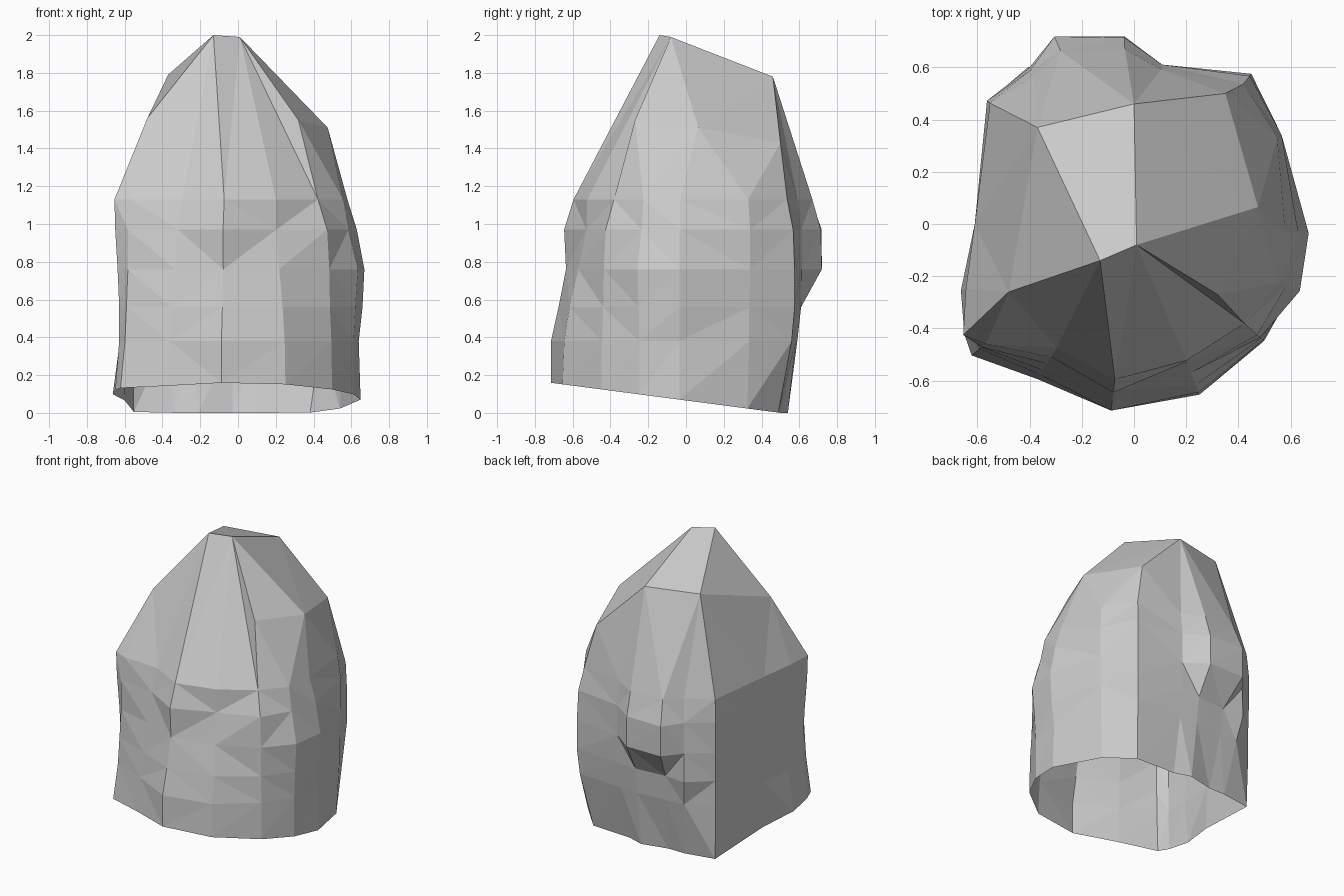
import bpy, bmesh
from math import cos, sin, radians

if "Cube" in bpy.data.objects:
    bpy.data.objects.remove(bpy.data.objects["Cube"])

# Compass directions of the vertical ridges and grooves around the rock
ANGLES = [213, 219, 238, 263, 291, 318, 338, 357, 31, 52, 80, 93, 113, 124, 140, 180, 201]

# Distance from the axis along each direction, from the base up to the brow
LEVELS = {
    0.00: [.775, .80, .70, .72, .70, .67, .66, .65, .63, .62, .51, .54, .54, .60, .72, .60, .71],
    0.38: [.75, .77, .68, .72, .69, .665, .66, .64, .65, .71, .59, .59, .62, .68, .73, .61, .67],
    0.56: [.75, .76, .66, .68, .66, .655, .67, .66, .65, .73, .61, .61, .64, .725, .73, .61, .67],
    0.76: [.76, .75, .63, .64, .61, .65, .685, .67, .66, .73, .62, .72, .78, .72, .735, .61, .67],
    0.97: [.775, .75, .60, .65, .565, .635, .63, .63, .66, .72, .62, .715, .78, .71, .735, .61, .68],
    1.13: [.78, .73, .56, .60, .56, .57, .60, .58, .64, .68, .60, .67, .72, .68, .72, .61, .69],
}

# Corners of the slanted summit
SUMMIT = {
    "A": (-.13, -.14, 2.0), "B": (.01, -.08, 1.99), "C": (.32, -.27, 1.55),
    "D": (.475, .065, 1.51), "E": (.35, .50, 1.43), "F": (0, .46, 1.78),
    "G": (-.37, .37, 1.79), "H": (-.48, -.26, 1.56),
}
COLUMN_TOPS = "HHAABBCDDEFFGGGGH"


def bridge(bm, low, high):
    """Skin two rings, making triangles where neighbours share a corner."""
    n = len(low)
    for i in range(n):
        j = (i + 1) % n
        corners = list(dict.fromkeys([low[i], low[j], high[j], high[i]]))
        bm.faces.new(corners)


bm = bmesh.new()

# Faceted body, open underneath, with a base cut on a slant
rings = []
for z, radii in LEVELS.items():
    ring = []
    for a, r in zip(ANGLES, radii):
        x, y = r * cos(radians(a)), r * sin(radians(a))
        height = z if z else max(0, .16 - .131 * (y + .72))
        ring.append(bm.verts.new((x, y, height)))
    rings.append(ring)
for low, high in zip(rings, rings[1:]):
    bridge(bm, low, high)

# Sloping flanks from the brow to the summit corners
top = {k: bm.verts.new(co) for k, co in SUMMIT.items()}
bridge(bm, rings[-1], [top[k] for k in COLUMN_TOPS])

# Summit facets
for face in ("ABFG", "AGH", "BCD", "BDF", "FDE"):
    bm.faces.new([top[k] for k in face])

bmesh.ops.triangulate(bm, faces=bm.faces[:], quad_method='SHORT_EDGE')
bmesh.ops.recalc_face_normals(bm, faces=bm.faces[:])
mesh = bpy.data.meshes.new("boulder")
bm.to_mesh(mesh)
bm.free()
bpy.context.collection.objects.link(bpy.data.objects.new("boulder", mesh))
